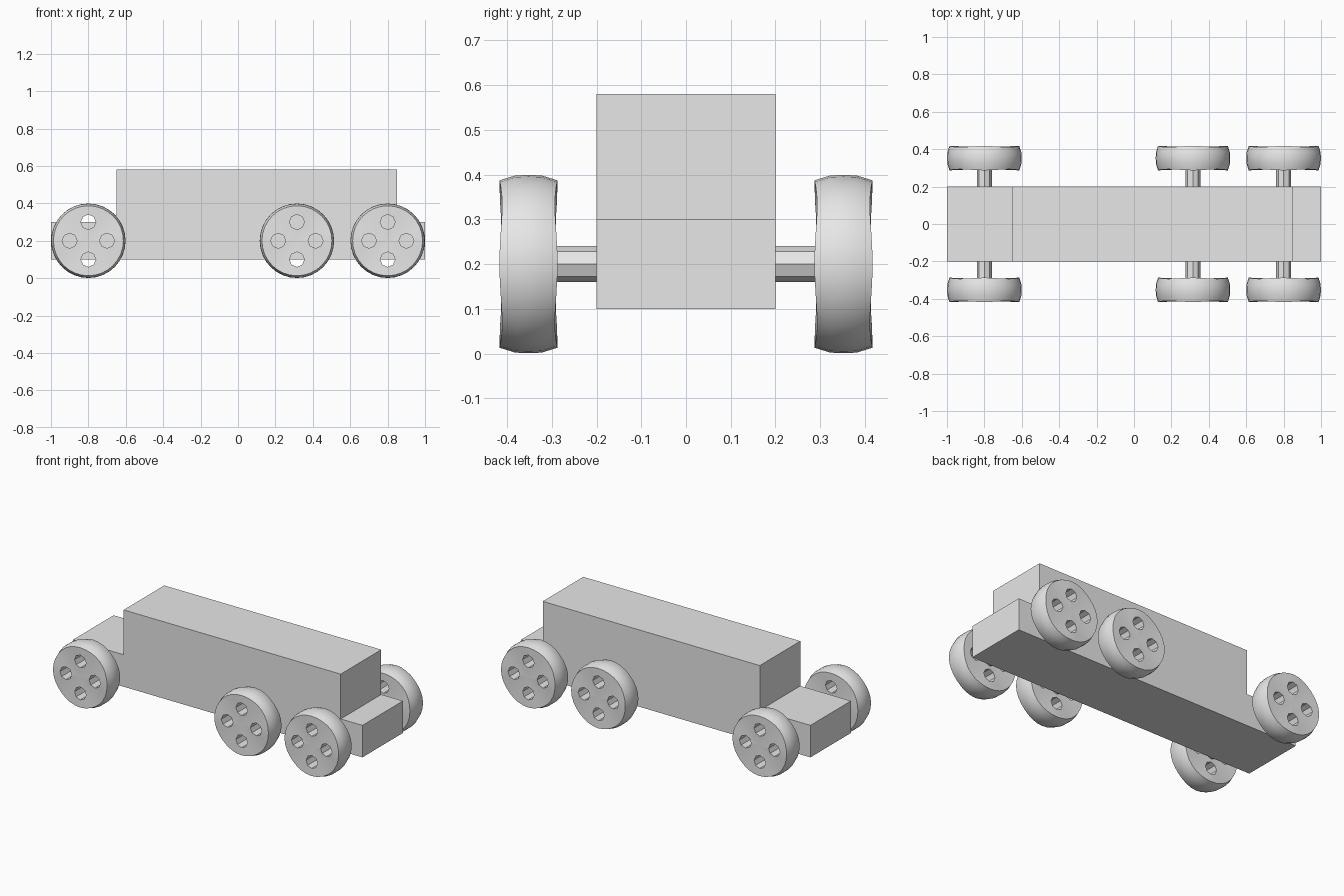
import bpy, bmesh
from math import cos, sin, pi, radians
from mathutils import Matrix

cube = bpy.data.objects.get("Cube")
if cube:
    bpy.data.objects.remove(cube, do_unlink=True)

grey = bpy.data.materials.new("plain_grey")
grey.use_nodes = True
grey.diffuse_color = (0.8, 0.8, 0.8, 1)
grey.node_tree.nodes["Principled BSDF"].inputs["Base Color"].default_value = (0.8, 0.8, 0.8, 1)

AXLES = {"right": -0.8, "middle": 0.315, "left": 0.8}
HUB_Z, WHEEL_Y, SEGMENTS = 0.2, 0.352, 32


def add_object(name, mesh, location=(0, 0, 0)):
    obj = bpy.data.objects.new(name, mesh)
    obj.location = location
    bpy.context.collection.objects.link(obj)
    return obj


def finish(bm, name):
    bmesh.ops.recalc_face_normals(bm, faces=bm.faces)
    mesh = bpy.data.meshes.new(name)
    bm.to_mesh(mesh)
    bm.free()
    mesh.materials.append(grey)
    return mesh


def add_rod(bm, radius, length, x=0, z=0):
    """Eight-sided rod lying along y."""
    matrix = Matrix.Translation((x, 0, z)) @ Matrix.Rotation(pi / 2, 4, 'X')
    bmesh.ops.create_cone(bm, cap_ends=True, segments=8, radius1=radius,
                          radius2=radius, depth=length, matrix=matrix)


# Body: stepped side profile extruded across the width
bm = bmesh.new()
profile = [(-1, 0.1), (1, 0.1), (1, 0.3), (0.85, 0.3),
           (0.85, 0.58), (-0.65, 0.58), (-0.65, 0.3), (-1, 0.3)]
side = bm.faces.new([bm.verts.new((x, -0.2, z)) for x, z in profile])
extruded = bmesh.ops.extrude_face_region(bm, geom=[side])["geom"]
bmesh.ops.translate(bm, vec=(0, 0.4, 0),
                    verts=[v for v in extruded if isinstance(v, bmesh.types.BMVert)])
add_object("body", finish(bm, "body"))

# Axles
bm = bmesh.new()
add_rod(bm, 0.04, 2 * WHEEL_Y - 0.1)
axle_mesh = finish(bm, "axle")
for place, x in AXLES.items():
    add_object(place + "_axle", axle_mesh, (x, 0, HUB_Z))

# Wheel: rounded tread with a gently waved rim
bm = bmesh.new()
rings = []
for across, radius in [(-1, 0.187), (-0.45, 0.198), (0, 0.199), (0.45, 0.198), (1, 0.187)]:
    ring = []
    for i in range(SEGMENTS):
        a = 2 * pi * i / SEGMENTS
        half_width = 0.062 + 0.003 * cos(4 * a)
        ring.append(bm.verts.new((radius * cos(a), across * half_width, radius * sin(a))))
    rings.append(ring)
for a, b in zip(rings, rings[1:]):
    for i in range(SEGMENTS):
        j = (i + 1) % SEGMENTS
        bm.faces.new((a[i], a[j], b[j], b[i]))
for ring, y in ((rings[0], -0.06), (rings[-1], 0.06)):
    centre = bm.verts.new((0, y, 0))
    for i in range(SEGMENTS):
        bm.faces.new((ring[i], ring[(i + 1) % SEGMENTS], centre))
blank = add_object("wheel_blank", finish(bm, "wheel_blank"))

# Four through holes
bm = bmesh.new()
for i in range(4):
    add_rod(bm, 0.04, 0.3, 0.1 * cos(i * pi / 2), 0.1 * sin(i * pi / 2))
cutter = add_object("hole_cutter", finish(bm, "hole_cutter"))
cutter.hide_render = True
cut = blank.modifiers.new("holes", 'BOOLEAN')
cut.operation = 'DIFFERENCE'
cut.solver = 'EXACT'
cut.object = cutter
bpy.context.view_layer.update()
evaluated = blank.evaluated_get(bpy.context.evaluated_depsgraph_get())
wheel_mesh = bpy.data.meshes.new_from_object(evaluated)
wheel_mesh.name = "wheel"
for helper in (blank, cutter):
    bpy.data.objects.remove(helper, do_unlink=True)

# Place the wheels in pairs
wheels = [add_object(f"{end}_{place}_wheel", wheel_mesh, (x, y, HUB_Z))
          for place, x in AXLES.items()
          for end, y in (("front", -WHEEL_Y), ("back", WHEEL_Y))]
bpy.ops.object.select_all(action='DESELECT')
wheels[0].select_set(True)
bpy.context.view_layer.objects.active = wheels[0]
bpy.ops.object.shade_smooth_by_angle(angle=radians(35))
